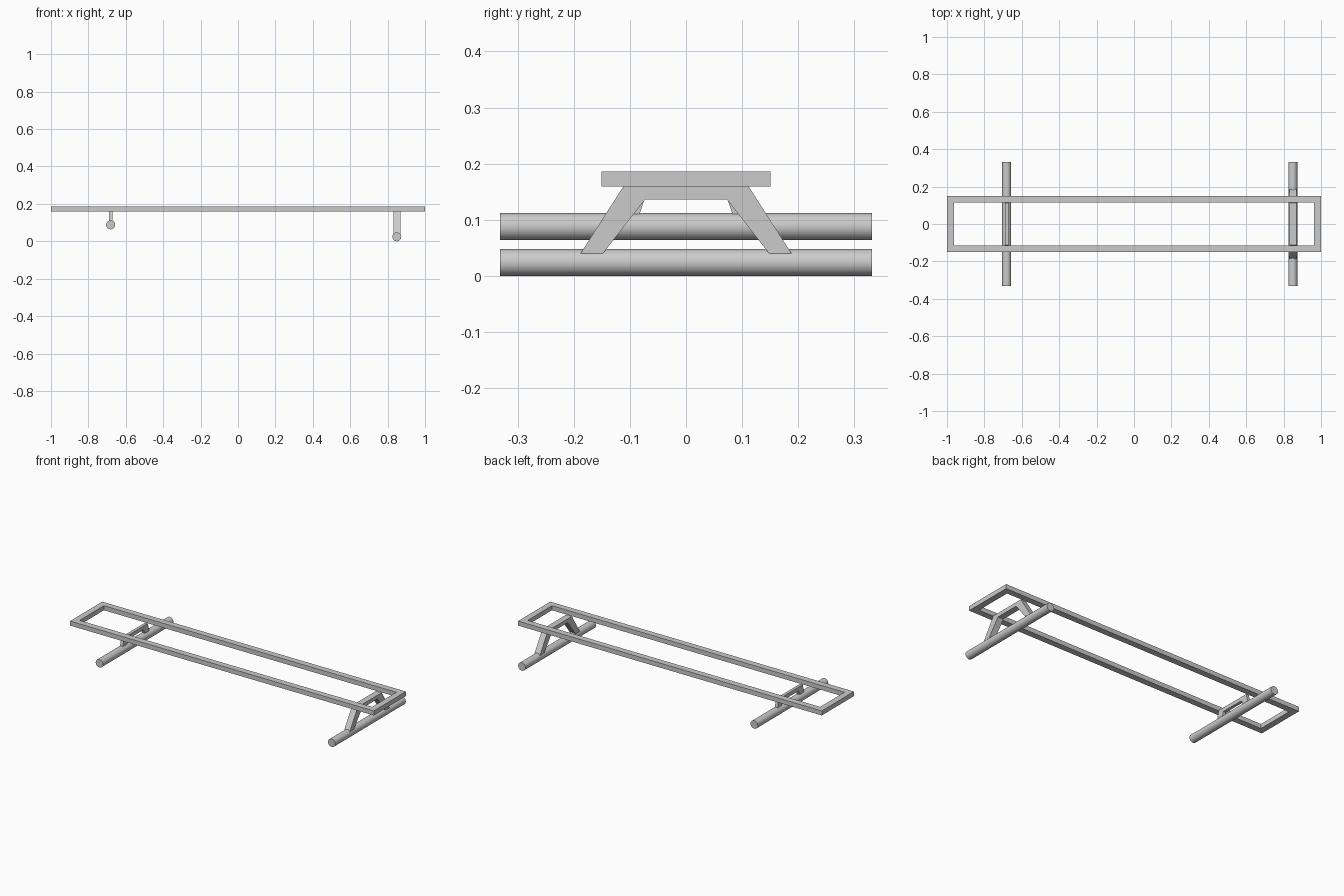
import bpy, bmesh, math

if "Cube" in bpy.data.objects:
    bpy.data.objects.remove(bpy.data.objects["Cube"])


def extrude_outline(name, points, depth):
    """Solid from a closed outline of 3D points, extruded along a vector."""
    bm = bmesh.new()
    face = bm.faces.new([bm.verts.new(p) for p in points])
    ext = bmesh.ops.extrude_face_region(bm, geom=[face])
    verts = [g for g in ext["geom"] if isinstance(g, bmesh.types.BMVert)]
    bmesh.ops.translate(bm, verts=verts, vec=depth)
    bmesh.ops.recalc_face_normals(bm, faces=bm.faces)
    mesh = bpy.data.meshes.new(name)
    bm.to_mesh(mesh)
    bm.free()
    obj = bpy.data.objects.new(name, mesh)
    bpy.context.collection.objects.link(obj)
    return obj


def frame(name, hx, hy, bar, z0, z1):
    """Rectangular ring: inset a rectangle, drop the middle, extrude up."""
    bm = bmesh.new()
    rings = []
    for x, y in ((hx, hy), (hx - bar, hy - bar)):
        rings.append([bm.verts.new((sx * x, sy * y, z0))
                      for sx, sy in ((-1, -1), (1, -1), (1, 1), (-1, 1))])
    outer, inner = rings
    faces = [bm.faces.new((outer[i], outer[(i + 1) % 4], inner[(i + 1) % 4], inner[i]))
             for i in range(4)]
    ext = bmesh.ops.extrude_face_region(bm, geom=faces)
    verts = [g for g in ext["geom"] if isinstance(g, bmesh.types.BMVert)]
    bmesh.ops.translate(bm, verts=verts, vec=(0, 0, z1 - z0))
    bmesh.ops.recalc_face_normals(bm, faces=bm.faces)
    mesh = bpy.data.meshes.new(name)
    bm.to_mesh(mesh)
    bm.free()
    bpy.context.collection.objects.link(bpy.data.objects.new(name, mesh))


def bracket(name, x, width, half):
    """Splayed bracket, mirrored from a half outline of (y, z) points."""
    outline = half + [(-y, z) for y, z in reversed(half)]
    extrude_outline(name, [(x - width / 2, y, z) for y, z in outline], (width, 0, 0))


def axle(name, x, z, radius):
    bpy.ops.mesh.primitive_cylinder_add(vertices=32, radius=radius, depth=0.663,
                                        location=(x, 0, z), rotation=(math.pi / 2, 0, 0))
    bpy.context.object.name = name
    bpy.ops.object.shade_smooth_by_angle(angle=math.radians(30))


# Rectangular top frame
frame("chassis_frame", 1.0, 0.151, 0.037, 0.159, 0.186)

# Tall bracket and low axle at the right end
bracket("tall_bracket", 0.849, 0.037,
        [(0.112, 0.159), (0.188, 0.04), (0.148, 0.04), (0.073, 0.136)])
axle("low_axle", 0.849, 0.024, 0.024)

# Short bracket and raised axle at the left end
bracket("short_bracket", -0.681, 0.018,
        [(0.112, 0.159), (0.128, 0.098), (0.087, 0.098), (0.074, 0.136)])
axle("high_axle", -0.681, 0.088, 0.024)
